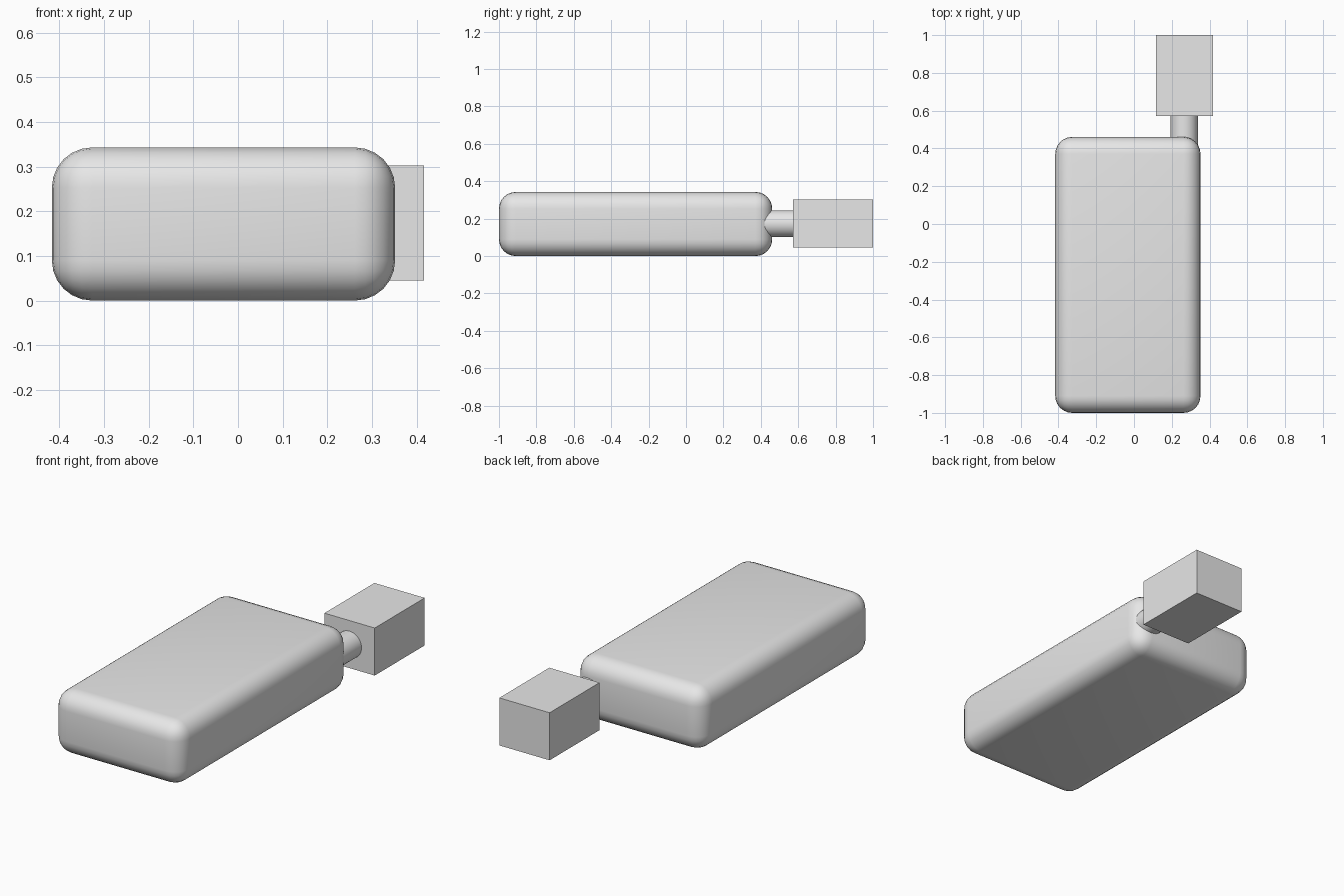
import bpy
import math
from mathutils import Vector

default = bpy.data.objects.get("Cube")
if default:
    bpy.data.objects.remove(default, do_unlink=True)

# Single plain grey
grey = bpy.data.materials.new("light_grey")
grey.use_nodes = True
colour = (0.8, 0.8, 0.8, 1)
grey.diffuse_color = colour
grey.node_tree.nodes["Principled BSDF"].inputs["Base Color"].default_value = colour


def finish(name):
    obj = bpy.context.object
    obj.name = name
    obj.data.materials.append(grey)
    return obj


def box(name, low, high):
    low, high = Vector(low), Vector(high)
    bpy.ops.mesh.primitive_cube_add(size=1, location=(low + high) / 2)
    obj = finish(name)
    obj.scale = high - low
    bpy.ops.object.transform_apply(location=False, rotation=False, scale=True)
    return obj


# Rounded main body
body = box("body", (-0.417, -1, 0), (0.352, 0.461, 0.343))
bevel = body.modifiers.new("rounded_edges", 'BEVEL')
bevel.width = 0.09
bevel.segments = 6
bpy.ops.object.modifier_apply(modifier=bevel.name)
bpy.ops.object.shade_smooth_by_angle(angle=math.radians(30))

# Neck joining the body to the end block
start, end = 0.36, 0.58
bpy.ops.mesh.primitive_cylinder_add(
    vertices=32, radius=0.072, depth=end - start,
    location=(0.266, (start + end) / 2, 0.173),
    rotation=(math.pi / 2, 0, 0))
finish("neck")
bpy.ops.object.shade_smooth_by_angle(angle=math.radians(30))

# Sharp-edged end block
box("end_block", (0.116, 0.573, 0.045), (0.417, 1, 0.302))
